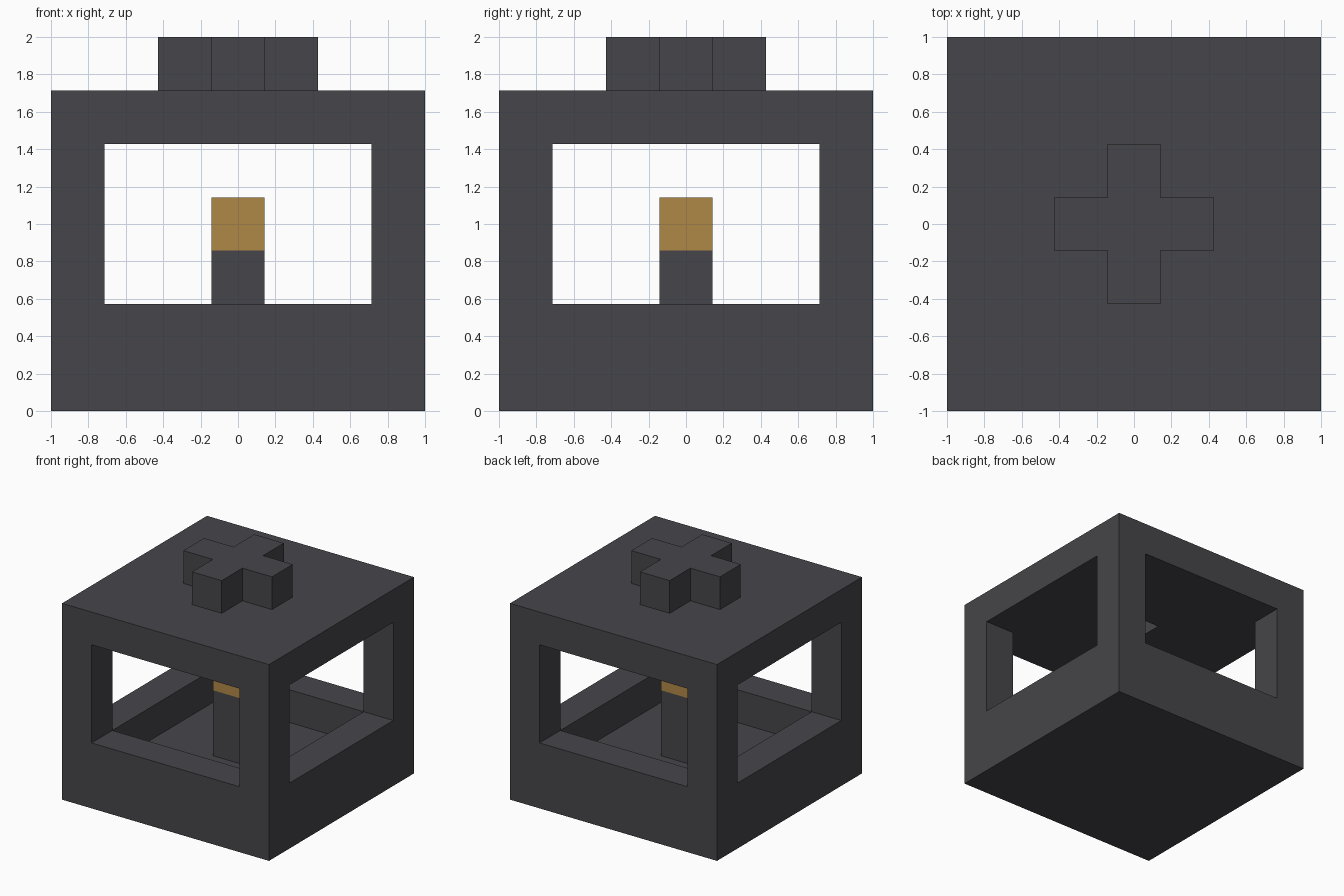
import bpy
import bmesh
from itertools import product
from mathutils import Vector

cube = bpy.data.objects.get("Cube")
if cube:
    bpy.data.objects.remove(cube, do_unlink=True)

N = 7              # blocks along each side
U = 2 / N          # size of one block
MID = N // 2


def material(name, color):
    mat = bpy.data.materials.new(name)
    mat.use_nodes = True
    mat.diffuse_color = (*color, 1)
    bsdf = mat.node_tree.nodes["Principled BSDF"]
    bsdf.inputs["Base Color"].default_value = (*color, 1)
    bsdf.inputs["Roughness"].default_value = 0.8
    return mat


iron = material("dark iron", (0.061, 0.060, 0.068))
flame = material("amber light", (0.434, 0.25, 0.061))


def part_at(x, y, z):
    """Name of the part that fills a block, or None where it is empty."""
    dx, dy = abs(x - MID), abs(y - MID)
    if max(dx, dy) > MID or not 0 <= z < N:
        return None
    centre = dx == dy == 0
    if z == 6:                                   # plus-shaped handle
        return "top_handle" if dx + dy <= 1 else None
    if z == 5:                                   # roof, with a recess in its ceiling
        return None if centre else "lantern_case"
    if z == 0:                                   # floor
        return "lantern_case"
    if centre and z <= 3:                        # post and light in the middle
        return "light" if z == 3 else "light_post"
    if z == 1:                                   # low walls under the windows
        return "lantern_case" if max(dx, dy) == MID else None
    return "lantern_case" if dx == dy == MID else None   # corner posts


def build(name, mat):
    """Skin the blocks of one part, leaving out faces hidden against other blocks."""
    bm = bmesh.new()
    for cell in product(range(N), repeat=3):
        if part_at(*cell) != name:
            continue
        centre = Vector(((cell[0] - MID) * U, (cell[1] - MID) * U, (cell[2] + 0.5) * U))
        for axis, side in product(range(3), (-1, 1)):
            neighbour = list(cell)
            neighbour[axis] += side
            if part_at(*neighbour):
                continue
            n, a, b = Vector(), Vector(), Vector()
            n[axis] = side * U / 2
            a[(axis + 1) % 3] = side * U / 2
            b[(axis + 2) % 3] = U / 2
            corners = (-a - b, a - b, a + b, b - a)
            bm.faces.new([bm.verts.new(centre + n + c) for c in corners])
    bmesh.ops.remove_doubles(bm, verts=bm.verts, dist=U / 100)
    mesh = bpy.data.meshes.new(name)
    bm.to_mesh(mesh)
    bm.free()
    mesh.materials.append(mat)
    obj = bpy.data.objects.new(name, mesh)
    bpy.context.collection.objects.link(obj)


build("lantern_case", iron)
build("top_handle", iron)
build("light_post", iron)
build("light", flame)
